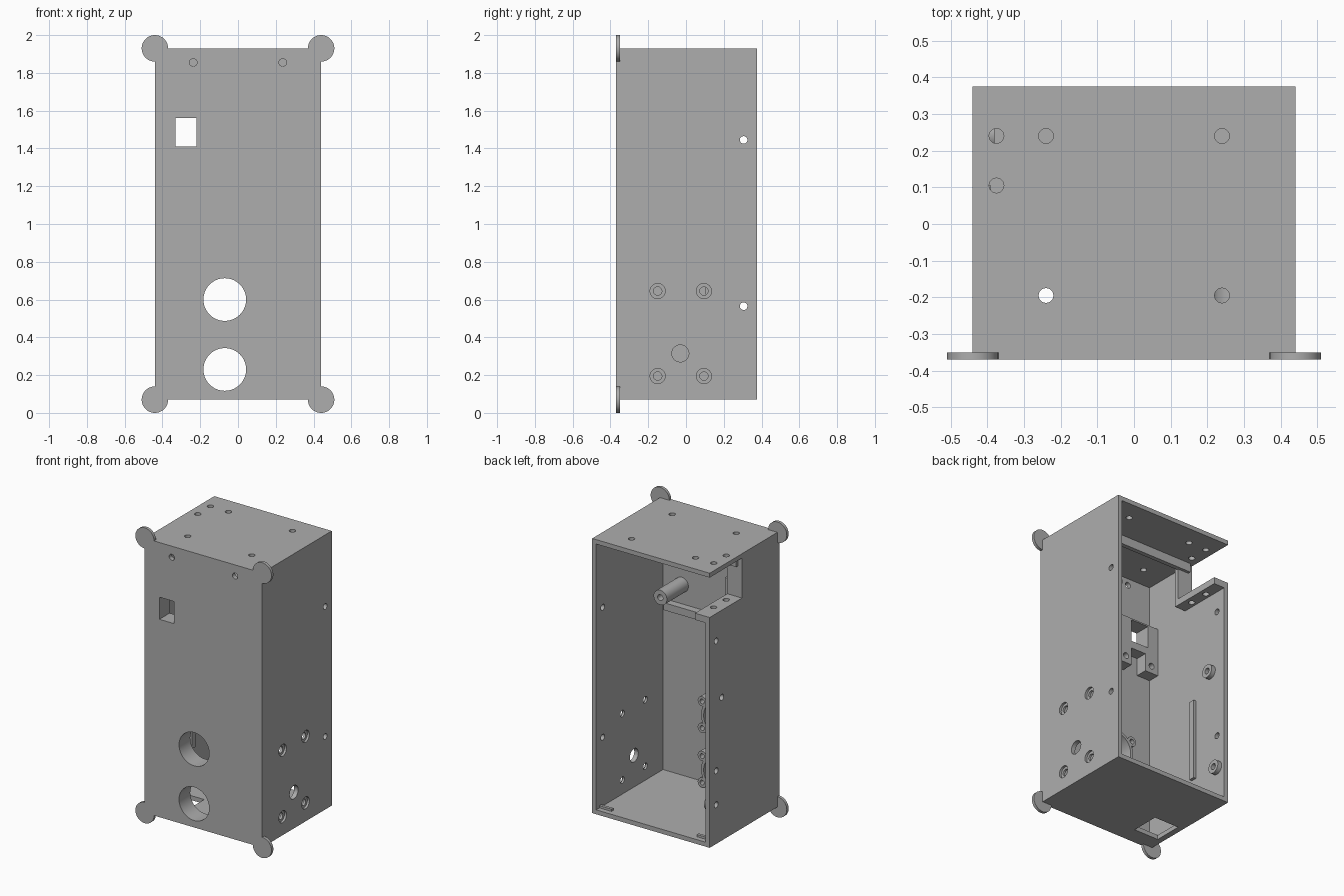
import bpy
import math

cube = bpy.data.objects.get("Cube")
if cube:
    bpy.data.objects.remove(cube, do_unlink=True)

grey = bpy.data.materials.new("plain_grey")
grey.use_nodes = True
grey.diffuse_color = (0.42, 0.42, 0.42, 1)
grey.node_tree.nodes["Principled BSDF"].inputs["Base Color"].default_value = (0.42, 0.42, 0.42, 1)


def box(name, x0, x1, y0, y1, z0, z1):
    bpy.ops.mesh.primitive_cube_add(size=1, location=((x0 + x1) / 2, (y0 + y1) / 2, (z0 + z1) / 2))
    ob = bpy.context.object
    ob.name = name
    ob.scale = (x1 - x0, y1 - y0, z1 - z0)
    bpy.ops.object.transform_apply(location=True, rotation=True, scale=True)
    ob.data.materials.append(grey)
    return ob


def rod(name, axis, center, radius, length, sides=40):
    turn = {"x": (0, math.pi / 2, 0), "y": (math.pi / 2, 0, 0), "z": (0, 0, 0)}[axis]
    bpy.ops.mesh.primitive_cylinder_add(vertices=sides, radius=radius, depth=length,
                                        location=center, rotation=turn)
    ob = bpy.context.object
    ob.name = name
    bpy.ops.object.transform_apply(location=True, rotation=True, scale=True)
    ob.data.materials.append(grey)
    return ob


def combine(target, tools, operation="DIFFERENCE"):
    bpy.context.view_layer.objects.active = target
    for tool in tools:
        mod = target.modifiers.new("cut", "BOOLEAN")
        mod.operation = operation
        mod.solver = "EXACT"
        mod.object = tool
        bpy.ops.object.modifier_apply(modifier=mod.name)
        bpy.data.objects.remove(tool, do_unlink=True)


def smooth(ob):
    bpy.ops.object.select_all(action="DESELECT")
    ob.select_set(True)
    bpy.context.view_layer.objects.active = ob
    bpy.ops.object.shade_smooth_by_angle(angle=math.radians(30))


# Overall sizes
W, FRONT, BACK, LOW, HIGH, T = 0.44, -0.37, 0.375, 0.07, 1.93, 0.03
IN = W - T
INF = FRONT + T

# Open-backed case
case = box("case", -W, W, FRONT, BACK, LOW, HIGH)
cuts = [box("cavity", -IN, IN, INF, BACK + 0.1, LOW + T, HIGH - T),
        box("side_notch", -W - 0.1, -IN + 0.05, 0.03, BACK + 0.1, 1.63, HIGH - T),
        box("window", -0.33, -0.22, FRONT - 0.1, INF + 0.05, 1.41, 1.56),
        box("floor_hole", -0.40, -0.215, -0.25, -0.055, 0, 0.15)]

# Front holes
for z in (0.23, 0.6):
    cuts.append(rod("round_opening", "y", (-0.07, FRONT, z), 0.113, 0.2, 64))
for x in (-0.237, 0.237):
    cuts.append(rod("front_hole", "y", (x, FRONT, 1.855), 0.02, 0.2))

# Lid holes
for x, y in ((-0.375, 0.24), (-0.375, 0.105), (-0.24, 0.24), (0.24, 0.24),
             (0.24, -0.195), (-0.24, -0.195)):
    cuts.append(rod("lid_hole", "z", (x, y, HIGH), 0.02, 0.1))

# Side holes, with counterbores on the left wall
for s in (-1, 1):
    for z in (0.565, 1.445):
        cuts.append(rod("cover_hole", "x", (s * W, 0.305, z), 0.02, 0.1))
for y in (-0.15, 0.095):
    for z in (0.195, 0.645):
        cuts.append(rod("screw_hole", "x", (W, y, z), 0.022, 0.1))
        cuts.append(rod("counterbore", "x", (W, y, z), 0.04, 0.03))
cuts.append(rod("cable_hole", "x", (W, -0.03, 0.315), 0.045, 0.1))
bosses = ((0.245, 1.04), (0.305, 0.335))
for y, z in bosses:
    cuts.append(rod("boss_hole", "x", (-W, y, z), 0.02, 0.1))
combine(case, cuts)
smooth(case)

# Corner discs
for x in (-W, W):
    for z in (LOW, HIGH):
        smooth(rod("corner_disc", "y", (x, FRONT + 0.01, z), 0.07, 0.02, 48))

# Shelf, panel and rib framing the side notch
shelf = box("notch_shelf", -IN - 0.002, -0.33, 0.0, BACK, 1.585, 1.63)
combine(shelf, [rod("shelf_hole", "z", (-0.375, y, 1.6), 0.02, 0.2) for y in (0.105, 0.24)])
smooth(shelf)
box("notch_panel", -IN - 0.002, -0.33, 0.0, 0.03, 1.63, HIGH - T)
box("lid_rib", -IN, IN, 0.02, 0.05, 1.84, HIGH - T)

# Sensor tubes with screw ears behind the round openings
for z in (0.23, 0.6):
    tube = rod("sensor_tube", "y", (-0.07, INF + 0.045, z), 0.132, 0.09, 64)
    spots = [(-0.07 + sx * 0.125, z + sz * 0.09) for sx, sz in ((1, 1), (-1, 1), (1, -1), (-1, -1))]
    combine(tube, [rod("ear", "y", (a, INF + 0.045, b), 0.033, 0.088) for a, b in spots], "UNION")
    combine(tube, [rod("bore", "y", (-0.07, INF, z), 0.113, 0.4, 64)] +
            [rod("ear_hole", "y", (a, INF + 0.09, b), 0.016, 0.1) for a, b in spots])
    smooth(tube)

# Bracket behind the window
bracket = box("window_bracket", -IN, -0.11, INF, INF + 0.08, 1.24, 1.57)
combine(bracket, [box("bracket_window", -0.33, -0.20, INF - 0.1, 0, 1.41, 1.56),
                  box("bracket_slot", -0.31, -0.20, INF - 0.1, 0, 1.2, 1.36)] +
        [rod("bracket_hole", "y", (x, INF + 0.08, 1.29), 0.02, 0.1) for x in (-0.36, -0.155)])
smooth(bracket)

# Board posts and ledge on the front wall
for x, z in ((0.27, 1.39), (0.05, 1.69)):
    post = rod("board_post", "y", (x, INF + 0.115, z), 0.05, 0.23)
    combine(post, [rod("post_hole", "y", (x, INF + 0.23, z), 0.02, 0.2)])
    smooth(post)
box("front_ledge", -0.11, 0.37, INF, INF + 0.05, 1.21, 1.26)

# Ring bosses and guide rib on the right wall
for y, z in bosses:
    ring = rod("ring_boss", "x", (-IN + 0.015, y, z), 0.045, 0.03)
    combine(ring, [rod("ring_hole", "x", (-IN, y, z), 0.02, 0.2)])
    smooth(ring)
box("guide_rib", -IN, -IN + 0.02, 0.065, 0.105, 0.35, 0.9)

# Small stops on the floor
for s in (-1, 1):
    a, b = sorted((s * 0.32, s * IN))
    box("floor_stop", a, b, 0.32, 0.34, LOW + T, LOW + T + 0.015)
